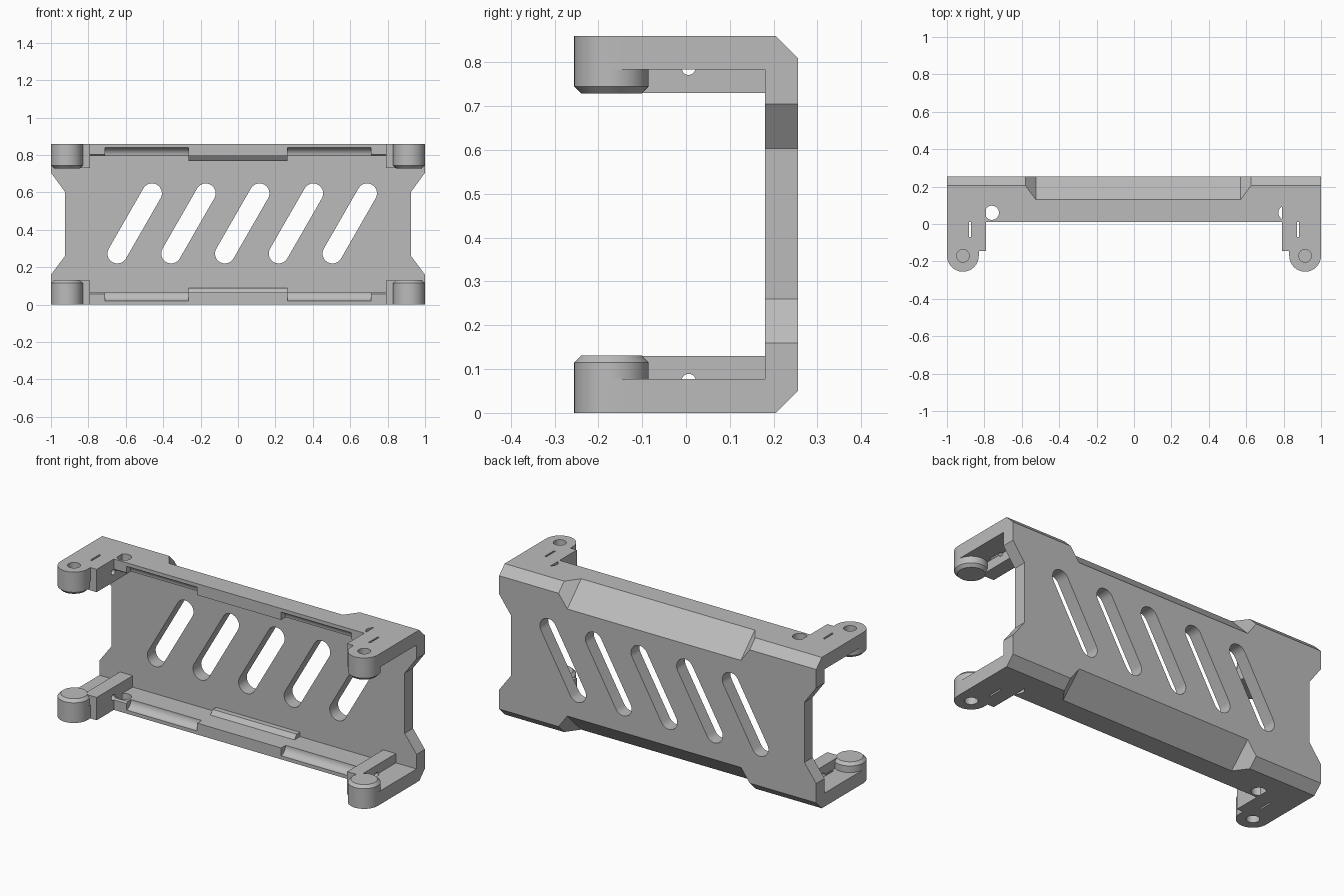
import bpy, bmesh, math
from mathutils import Vector

if "Cube" in bpy.data.objects:
    bpy.data.objects.remove(bpy.data.objects["Cube"])

HEIGHT = 0.86
grey = bpy.data.materials.new("plain grey")
grey.use_nodes = True
colour = (0.5, 0.5, 0.5, 1)
grey.diffuse_color = colour
grey.node_tree.nodes["Principled BSDF"].inputs["Base Color"].default_value = colour


def loft(name, ring_a, ring_b):
    """Solid between two matching rings of 3D points."""
    bm = bmesh.new()
    a = [bm.verts.new(p) for p in ring_a]
    b = [bm.verts.new(p) for p in ring_b]
    bm.faces.new(a)
    bm.faces.new(b)
    for i in range(len(a)):
        j = (i + 1) % len(a)
        bm.faces.new((a[i], a[j], b[j], b[i]))
    bmesh.ops.recalc_face_normals(bm, faces=bm.faces)
    mesh = bpy.data.meshes.new(name)
    bm.to_mesh(mesh)
    bm.free()
    obj = bpy.data.objects.new(name, mesh)
    bpy.context.collection.objects.link(obj)
    mesh.materials.append(grey)
    return obj


def prism(name, pts, axis, lo, hi):
    """Extrude a 2D outline along an axis."""
    def place(p, d):
        return {"x": (d, p[0], p[1]), "y": (p[0], d, p[1]), "z": (p[0], p[1], d)}[axis]
    return loft(name, [place(p, lo) for p in pts], [place(p, hi) for p in pts])


def arc(cx, cy, r, start=0, end=360, n=32):
    count = n if end - start == 360 else n + 1
    angles = [math.radians(start + (end - start) * i / n) for i in range(count)]
    return [(cx + r * math.cos(t), cy + r * math.sin(t)) for t in angles]


def rect(x0, x1, y0, y1):
    return [(x0, y0), (x1, y0), (x1, y1), (x0, y1)]


def combine(target, tool, operation):
    mod = target.modifiers.new(operation, "BOOLEAN")
    mod.operation = operation
    mod.solver = "EXACT"
    mod.object = tool
    bpy.context.view_layer.objects.active = target
    bpy.ops.object.modifier_apply(modifier=mod.name)
    bpy.data.objects.remove(tool)


def add(tool):
    combine(frame, tool, "UNION")


def cut(tool):
    combine(frame, tool, "DIFFERENCE")


# Back wall with notched ends
right_edge = [(1, 0), (1, 0.16), (0.925, 0.26), (0.925, 0.603), (1, 0.705), (1, HEIGHT)]
wall = right_edge + [(-x, z) for x, z in reversed(right_edge)]
frame = prism("bracket_frame", wall, "y", 0.18, 0.255)

for top in (False, True):
    def flip(z):
        return HEIGHT - z if top else z

    def flip_pts(pts):
        return [(p, flip(z)) for p, z in pts]

    # Long flange, with a thickened inner corner in the middle
    flange = flip_pts(rect(0.01, 0.21, 0, 0.065))
    add(prism("flange", flange, "x", -0.8, 0.8))
    wedge = flip_pts([(0.12, 0.055), (0.13, 0.065), (0.15, 0.09), (0.2, 0.09), (0.2, 0.055)])
    add(prism("corner_wedge", wedge, "x", -0.265, 0.265))
    # Round holes near the ends of the flange
    for x in (-0.76, 0.81):
        cut(prism("flange_hole", arc(x, 0.06, 0.038), "z", flip(-0.1), flip(0.12)))

    for s in (-1, 1):
        # Coves along the flange front
        cove = flip_pts([(-0.05, 0.1), (-0.05, 0.02)] + arc(0.005, 0.065, 0.045, -90, 0, 12) + [(0.05, 0.1)])
        cut(prism("cove", cove, "x", s * 0.265, s * 0.71))
        # Corner arm plate, inner rib and chamfered round boss
        add(prism("arm_plate", rect(s * 0.79, s, -0.145, 0.21), "z", flip(0), flip(0.077)))
        add(prism("arm_rib", rect(s * 0.79, s * 0.87, -0.145, 0.2), "z", flip(0), flip(0.13)))
        add(prism("arm_end", rect(s * 0.83, s, -0.17, -0.13), "z", flip(0), flip(0.077)))
        cx = s * 0.915
        add(prism("boss", arc(cx, -0.17, 0.085, n=48), "z", flip(0), flip(0.115)))
        base = [(x, y, flip(0.115)) for x, y in arc(cx, -0.17, 0.085, n=48)]
        tip = [(x, y, flip(0.131)) for x, y in arc(cx, -0.17, 0.069, n=48)]
        add(loft("boss_tip", base, tip))
        # Blind screw hole, narrow slot and cross hole
        cut(prism("screw_hole", arc(cx, -0.17, 0.034), "z", flip(-0.1), flip(0.08)))
        cut(prism("arm_slot", rect(s * 0.872, s * 0.882, -0.07, 0.012), "z", flip(-0.1), flip(0.15)))
        cut(prism("cross_hole", arc(0.006, flip(0.073), 0.016, n=20), "x", s * 0.7, s * 0.876))

    # Narrow chamfer along the whole back edge
    chamfer = flip_pts([(0.155, -0.05), (0.355, 0.15), (0.355, -0.05)])
    cut(prism("edge_chamfer", chamfer, "x", -1.2, 1.2))

    # Wide middle chamfer with sloping ends
    outward = Vector((0, 1, 1 if top else -1)).normalized()
    along = Vector((0, 1, -1 if top else 1)).normalized()
    centre = Vector((0, 0.1925, flip(0.0625)))

    def chamfer_ring(depth):
        mid = centre + outward * depth
        x0, x1 = -0.525 - depth * 1.04, 0.57 + depth * 1.04
        return [mid + along * a + Vector((x, 0, 0))
                for x, a in ((x0, -0.25), (x1, -0.25), (x1, 0.25), (x0, 0.25))]
    cut(loft("wide_chamfer", chamfer_ring(0), chamfer_ring(0.15)))

# Five slanted slots through the wall
lower, upper = Vector((-0.645, 0.273)), Vector((-0.46, 0.595))
lean = math.degrees(math.atan2(upper.y - lower.y, upper.x - lower.x))
for i in range(5):
    dx = 0.2875 * i
    outline = arc(upper.x + dx, upper.y, 0.053, lean - 90, lean + 90, 16)
    outline += arc(lower.x + dx, lower.y, 0.053, lean + 90, lean + 270, 16)
    cut(prism("slanted_slot", outline, "y", 0.1, 0.35))

# Smooth round parts, keep edges sharp
bpy.ops.object.select_all(action="DESELECT")
frame.select_set(True)
bpy.context.view_layer.objects.active = frame
bpy.ops.object.shade_smooth_by_angle(angle=math.radians(25))
